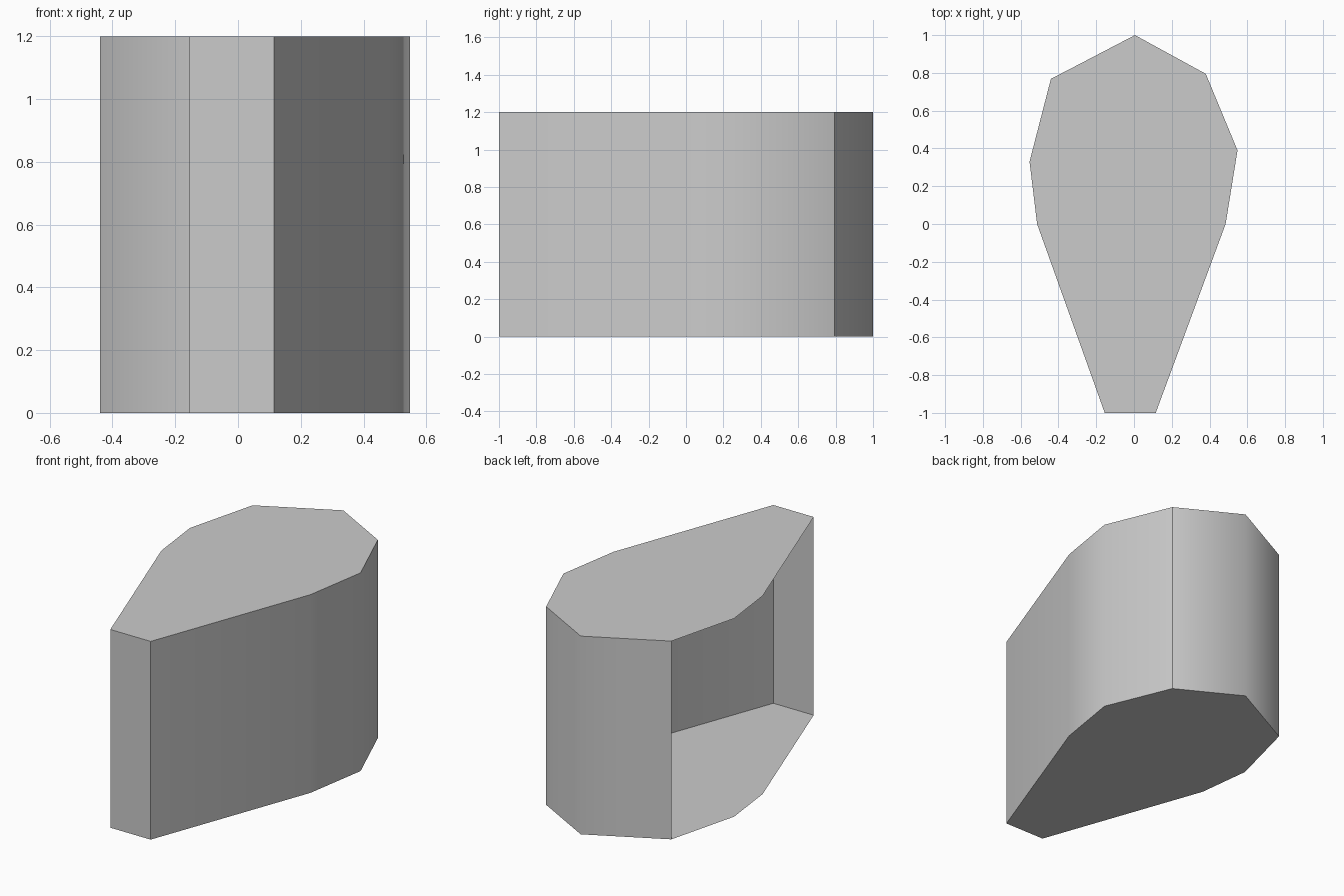
import bpy

# Remove the default cube
cube = bpy.data.objects.get("Cube")
if cube:
    bpy.data.objects.remove(cube, do_unlink=True)

HEIGHT = 1.2

# One plain grey
grey = bpy.data.materials.new("plain_grey")
grey.use_nodes = True
colour = (0.6, 0.6, 0.6, 1)
grey.diffuse_color = colour
grey.node_tree.nodes["Principled BSDF"].inputs["Base Color"].default_value = colour

# Plan outline, anticlockwise from the narrow front end
FRONT = [(-0.155, -1), (0.115, -1)]
SIDE = [(0.115, -1), (0.485, 0), (0.548, 0.39), (0.38, 0.795)]
BACK = [(0.38, 0.795), (0.005, 1), (-0.44, 0.768)]
OPEN_SIDE = [(-0.553, 0.33), (-0.513, 0)]
OUTLINE = FRONT + SIDE[1:] + BACK[1:] + OPEN_SIDE


def add_mesh(name, verts, faces, smooth=False):
    mesh = bpy.data.meshes.new(name)
    mesh.from_pydata(verts, [], faces)
    mesh.materials.append(grey)
    for poly in mesh.polygons:
        poly.use_smooth = smooth
    obj = bpy.data.objects.new(name, mesh)
    bpy.context.collection.objects.link(obj)
    return obj


def wall(name, path, smooth=True):
    """Thin upright sheet following a plan path, facing outward."""
    n = len(path)
    verts = [(x, y, z) for z in (0, HEIGHT) for x, y in path]
    faces = [(i, i + 1, n + i + 1, n + i) for i in range(n - 1)]
    return add_mesh(name, verts, faces, smooth)


def panel(name, z, up):
    """Flat sheet filling the outline."""
    points = OUTLINE if up else OUTLINE[::-1]
    return add_mesh(name, [(x, y, z) for x, y in points],
                    [tuple(range(len(points)))])


# Walls; the remaining side stays open
wall("front_wall", FRONT, smooth=False)
wall("side_wall", SIDE)
wall("back_wall", BACK)

# Floor and roof
panel("bottom_panel", 0, up=False)
panel("top_panel", HEIGHT, up=True)
